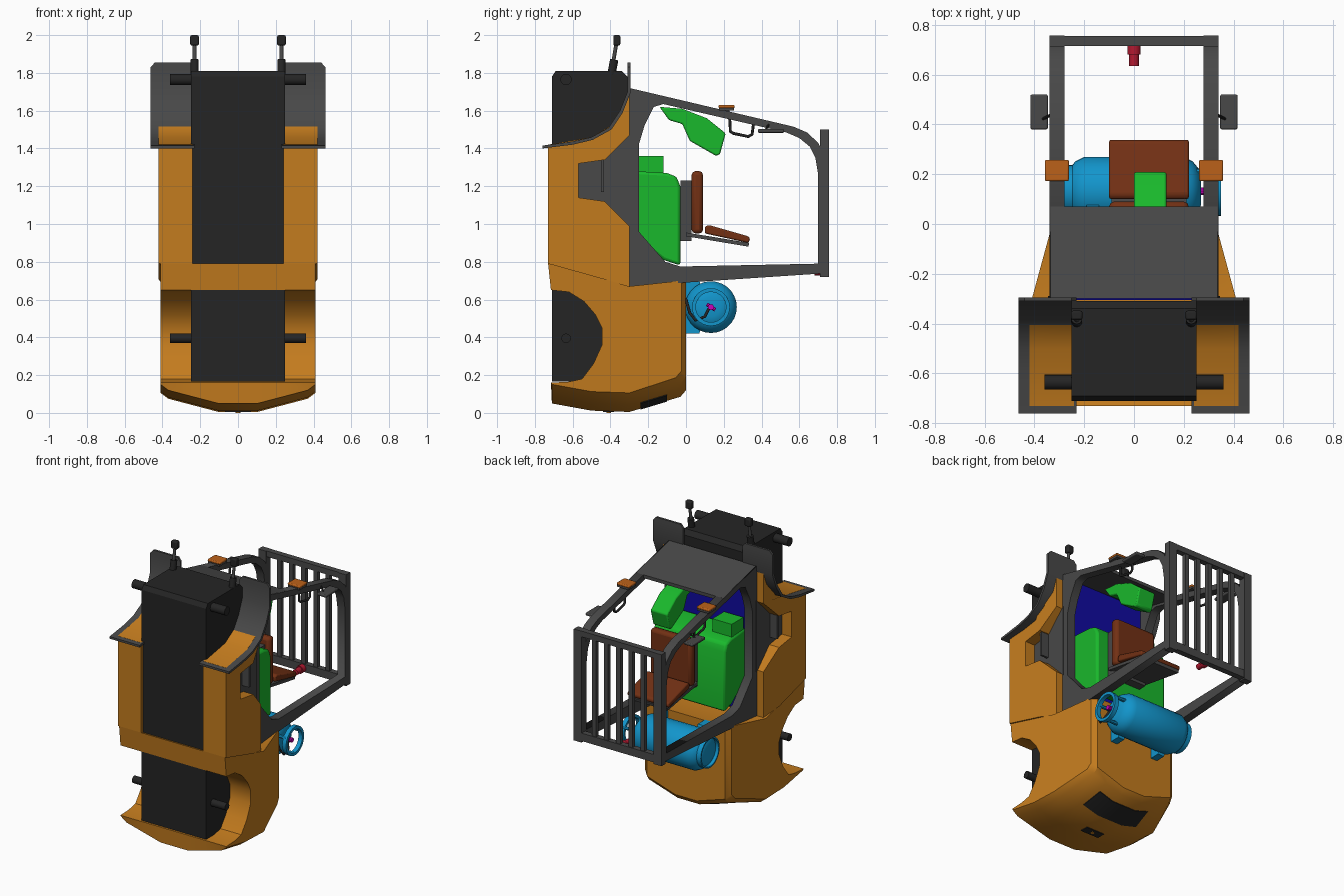
import bpy, bmesh, math
from mathutils import Matrix, Vector

if "Cube" in bpy.data.objects:
    bpy.data.objects.remove(bpy.data.objects["Cube"])


def mat(name, r, g, b):
    m = bpy.data.materials.new(name)
    m.diffuse_color = (r, g, b, 1)
    m.use_nodes = True
    m.node_tree.nodes["Principled BSDF"].inputs["Base Color"].default_value = m.diffuse_color
    return m


ORANGE = mat("orange_paint", .55, .2, .013)
DARK = mat("dark_grey", .065, .065, .065)
BLACK = mat("black", .018, .018, .018)
GREEN = mat("green", .01, .48, .025)
BLUE = mat("blue", .006, .3, .6)
NAVY = mat("navy", .005, .003, .35)
BROWN = mat("brown", .17, .03, .007)
RED = mat("red", .45, .01, .03)
LAMP = mat("lamp_orange", .5, .12, .01)
MAGENTA = mat("magenta", .6, 0, .5)
AXES = Matrix(((0, 0, 1, 0), (1, 0, 0, 0), (0, 1, 0, 0), (0, 0, 0, 1)))


def finish(name, bm, m, bevel=0, smooth=True):
    bmesh.ops.recalc_face_normals(bm, faces=bm.faces)
    me = bpy.data.meshes.new(name)
    bm.to_mesh(me)
    bm.free()
    ob = bpy.data.objects.new(name, me)
    bpy.context.collection.objects.link(ob)
    me.materials.append(m)
    if bevel:
        b = ob.modifiers.new("bevel", 'BEVEL')
        b.width, b.segments, b.limit_method = bevel, 2, 'ANGLE'
    if smooth:
        bpy.ops.object.select_all(action='DESELECT')
        ob.select_set(True)
        bpy.context.view_layer.objects.active = ob
        bpy.ops.object.shade_smooth_by_angle(angle=math.radians(32))
    return ob


def loft(name, prof, xs, m, fn=lambda x, y, z: (x, y, z), mirror=False, bevel=0):
    """Sweep a side (y, z) profile through the x stations."""
    bm = bmesh.new()
    for s in ((1, -1) if mirror else (1,)):
        rings = []
        for x in xs:
            pts = [fn(x, y, z) for y, z in prof]
            rings.append([bm.verts.new((s * p[0], p[1], p[2])) for p in pts])
        n = len(prof)
        for a, b in zip(rings, rings[1:]):
            for i in range(n):
                bm.faces.new((a[i], a[(i + 1) % n], b[(i + 1) % n], b[i]))
        bm.faces.new(rings[0])
        bm.faces.new(rings[-1])
    return finish(name, bm, m, bevel)


def box(name, x, y, z, m, mirror=False, bevel=0):
    return loft(name, [(y[0], z[0]), (y[1], z[0]), (y[1], z[1]), (y[0], z[1])], x, m,
                mirror=mirror, bevel=bevel)


def rod(name, p, q, r, m, mirror=False, n=16):
    bm = bmesh.new()
    for s in ((1, -1) if mirror else (1,)):
        a, b = Vector((s * p[0], *p[1:])), Vector((s * q[0], *q[1:]))
        d = b - a
        mx = Matrix.Translation((a + b) / 2) @ d.to_track_quat('Z', 'Y').to_matrix().to_4x4()
        bmesh.ops.create_cone(bm, cap_ends=True, segments=n, radius1=r, radius2=r,
                              depth=d.length, matrix=mx)
    return finish(name, bm, m)


def tube(name, pts, r, m, cyclic=False):
    cu = bpy.data.curves.new(name, 'CURVE')
    cu.dimensions, cu.bevel_depth, cu.bevel_resolution = '3D', r, 2
    sp = cu.splines.new('POLY')
    sp.points.add(len(pts) - 1)
    for p, c in zip(sp.points, pts):
        p.co = (*c, 1)
    sp.use_cyclic_u = cyclic
    cu.use_fill_caps = True
    cu.materials.append(m)
    ob = bpy.data.objects.new(name, cu)
    bpy.context.collection.objects.link(ob)


def lathe(name, prof, cy, cz, m, n=28):
    """Turn an (x, radius) profile about an axis along x."""
    bm = bmesh.new()
    rings = [[bm.verts.new((x, cy + r * math.cos(2 * math.pi * i / n),
                            cz + r * math.sin(2 * math.pi * i / n))) for i in range(n)]
             for x, r in prof]
    for a, b in zip(rings, rings[1:]):
        for i in range(n):
            bm.faces.new((a[i], a[(i + 1) % n], b[(i + 1) % n], b[i]))
    bmesh.ops.remove_doubles(bm, verts=bm.verts, dist=1e-5)
    return finish(name, bm, m)


# counterweight with rear wheel arches and a rounded lower end
def cw(u, y, z):
    w = .41 - max(0, y + .3) / .3 * .075
    lift = .07 * max(0, abs(u) - .25) / .65 + (.02 if abs(u) > .95 else 0)
    pull = .025 if abs(u) > .95 and y > -.05 else 0
    return u * w, y - pull, z + (lift if z < .13 else 0)


loft("counterweight",
     [(-.73, .79), (-.715, .65), (-.62, .64), (-.54, .59), (-.48, .52), (-.445, .45), (-.445, .36),
      (-.49, .26), (-.55, .18), (-.62, .165), (-.715, .16), (-.71, .05), (-.5, .012), (-.3, .005),
      (-.03, .085), (0, .12), (0, .7), (-.3, .67)],
     [-1, -.9, -.6, -.25, .25, .6, .9, 1], ORANGE, cw)
loft("rear_grille", [(-.24, .018), (-.1, .06), (-.1, .075), (-.24, .035)],
     [-.55, -.25, .25, .55], BLACK, cw)
box("tow_slot", (-.07, .07), (-.44, -.38), (.004, .03), BLACK)
rod("tow_pin", (0, -.41, .0), (0, -.41, .03), .012, ORANGE)

# chassis and axles
loft("chassis", [(-.71, .165), (-.31, .165), (-.31, 1.78), (-.34, 1.81), (-.69, 1.81), (-.71, 1.78)],
     (-.25, .25), BLACK)
rod("front_axle", (-.36, -.635, 1.765), (.36, -.635, 1.765), .03, BLACK)
rod("rear_axle", (-.36, -.635, .395), (.36, -.635, .395), .025, BLACK)


# side bodies with a step recess
def flank(x, y, z):
    return (x - (.03 if y > -.35 and x > .36 else 0), y, z)


loft("side_body",
     [(-.73, .79), (-.43, .706), (-.3, .67), (-.3, .99), (-.43, 1.12), (-.57, 1.14), (-.57, 1.32),
      (-.43, 1.34), (-.3, 1.47), (-.3, 1.7), (-.34, 1.61), (-.4, 1.52), (-.5, 1.46), (-.73, 1.42)],
     (.24, .42), ORANGE, flank, mirror=True)
loft("step_recess", [(-.29, .98), (-.43, 1.11), (-.58, 1.13), (-.58, 1.33), (-.43, 1.35), (-.29, 1.48)],
     (.24, .345), DARK, mirror=True)
box("step_edge", (.34, .4), (-.45, -.435), (1.17, 1.34), DARK, mirror=True)

# front fenders
loft("fender", [(-.76, 1.415), (-.6, 1.437), (-.5, 1.46), (-.41, 1.51), (-.35, 1.6), (-.31, 1.7),
                (-.31, 1.83), (-.31, 1.855), (-.295, 1.855), (-.295, 1.83), (-.295, 1.69), (-.335, 1.59),
                (-.395, 1.5), (-.495, 1.445), (-.6, 1.42), (-.76, 1.4)],
     (.23, .25, .44, .463), DARK,
     lambda x, y, z: (x, y, z - (.025 if z > 1.84 and x in (.23, .463) else 0)), mirror=True)

# tilt rods with eye ends
rod("rod_base", (.23, -.395, 1.79), (.23, -.38, 1.87), .022, BLACK, True)
rod("tilt_rod", (.23, -.385, 1.86), (.23, -.368, 1.96), .01, DARK, True)
box("rod_eye", (.207, .253), (-.385, -.348), (1.945, 2.0), BLACK, True, .008)

# cab side frames: outline with a door opening
outer = [(-.3, .67), (.75, .74), (.75, 1.26), (.735, 1.36), (.7, 1.43), (.64, 1.485), (.57, 1.515),
         (-.3, 1.72)]
inner = [(-.25, .96), (-.11, .8), (-.03, .775), (.7, .79), (.7, 1.26), (.685, 1.35), (.655, 1.41),
         (.6, 1.455), (.53, 1.485), (-.12, 1.635), (-.17, 1.62), (-.22, 1.52), (-.25, 1.42)]
for side, sx in (("left", -.31), ("right", .31)):
    cu = bpy.data.curves.new(side + "_cab_frame", 'CURVE')
    cu.dimensions, cu.fill_mode, cu.extrude = '2D', 'BOTH', .03
    for loop in (outer, inner):
        sp = cu.splines.new('POLY')
        sp.points.add(len(loop) - 1)
        for p, c in zip(sp.points, loop):
            p.co = (*c, 0, 1)
        sp.use_cyclic_u = True
    cu.materials.append(DARK)
    ob = bpy.data.objects.new(side + "_cab_frame", cu)
    ob.matrix_world = Matrix.Translation((sx, 0, 0)) @ AXES
    bpy.context.collection.objects.link(ob)

# cowl, floor and overhead grille
loft("cowl", [(-.3, 1.72), (.07, 1.633), (.07, 1.61), (-.3, 1.69)], (-.335, .335), DARK)
box("cab_floor", (-.29, .29), (-.305, -.27), (.7, 1.7), NAVY)
box("grille_post", (.28, .34), (.71, .757), (.72, 1.5), DARK, True)
for i, z in enumerate(((.73, .785), (1.46, 1.5))):
    box("grille_rail_%d" % i, (-.29, .29), (.715, .755), z, DARK)
for i in range(5):
    x = (i - 2) * .094
    box("grille_bar_%d" % i, (x - .016, x + .016), (.722, .75), (.75, 1.48), DARK)

# engine hood, side console and steering column
loft("engine_hood", [(-.27, .93), (-.12, .81), (-.03, .78), (-.03, 1.2), (-.05, 1.25), (-.1, 1.27),
                     (-.27, 1.28)], (-.28, .28), GREEN, bevel=.015)
box("side_console", (-.27, -.12), (-.25, -.12), (1.26, 1.36), GREEN)
loft("steering_column", [(-.14, 1.62), (-.09, 1.55), (-.02, 1.53), (.02, 1.44), (.16, 1.36), (.18, 1.37),
                         (.21, 1.48), (.11, 1.56), (-.02, 1.61)], (0, .13), GREEN, bevel=.008)

# seat
box("seat_base", (-.07, .19), (-.03, .03), (.91, 1.23), DARK)
box("seat_cushion", (-.1, .22), (.03, .09), (.95, 1.28), BROWN, bevel=.02)
loft("seat_back", [(.1, .95), (.33, .9), (.34, .92), (.33, .935), (.12, .995), (.1, .985)],
     (-.1, .22), BROWN, bevel=.008)
loft("seat_back_plate", [(0, .935), (.33, .88), (.335, .9), (0, .955)], (-.09, .21), DARK)

# gas tank, collar, cradle, valve and hose
lathe("gas_tank", [(-.27, 0), (-.27, .05), (-.26, .09), (-.235, .12), (-.2, .137), (.2, .137), (.235, .12),
                   (.26, .09), (.27, .05), (.27, 0)], .132, .56, BLUE)
lathe("tank_foot", [(-.28, .105), (-.22, .105), (-.22, .095), (-.28, .095), (-.28, .105)], .132, .56, BLUE)
lathe("tank_collar", [(.32, .1), (.35, .1), (.35, .08), (.32, .08), (.32, .1)], .132, .56, BLUE)
for i, a in enumerate((.5, 2.6, 4.7)):
    y, z = .132 + .09 * math.cos(a), .56 + .09 * math.sin(a)
    rod("collar_post_%d" % i, (.24, y, z), (.335, y, z), .012, BLUE, n=8)
loft("tank_cradle", [(-.01, .42), (.07, .42), (.12, .56), (.07, .7), (-.01, .7)], (.14, .19), BLUE,
     mirror=True)
rod("valve", (.26, .132, .56), (.33, .132, .56), .016, MAGENTA, n=10)
rod("valve_handle", (.31, .11, .575), (.31, .155, .545), .01, MAGENTA, n=8)
tube("gas_hose", [(.3, .12, .55), (.32, .1, .51), (.32, .05, .49), (.31, .02, .53), (.3, .0, .6),
                  (.27, -.02, .63)], .008, BLACK)

# beacon, indicators, mirrors and grab handles
rod("beacon", (0, .635, .755), (0, .69, .755), .02, RED)
rod("beacon_base", (0, .68, .755), (0, .72, .755), .027, RED)
box("indicator_base", (.265, .355), (.175, .255), (1.6, 1.615), DARK, True)
box("indicator_lens", (.262, .358), (.172, .258), (1.613, 1.63), LAMP, True, .006)
box("indicator_stem", (.29, .33), (.2, .23), (1.56, 1.605), DARK, True)
box("mirror", (.346, .416), (.38, .52), (1.483, 1.503), DARK, True, .006)
rod("mirror_arm", (.33, .44, 1.53), (.37, .42, 1.495), .006, BLACK, True, 8)
for side, s in (("left", -1), ("right", 1)):
    tube(side + "_grab_handle", [(s * .31, .23, 1.58), (s * .31, .235, 1.49), (s * .31, .25, 1.48),
                                 (s * .31, .33, 1.463), (s * .31, .35, 1.475), (s * .31, .36, 1.55)],
         .008, BLACK)
